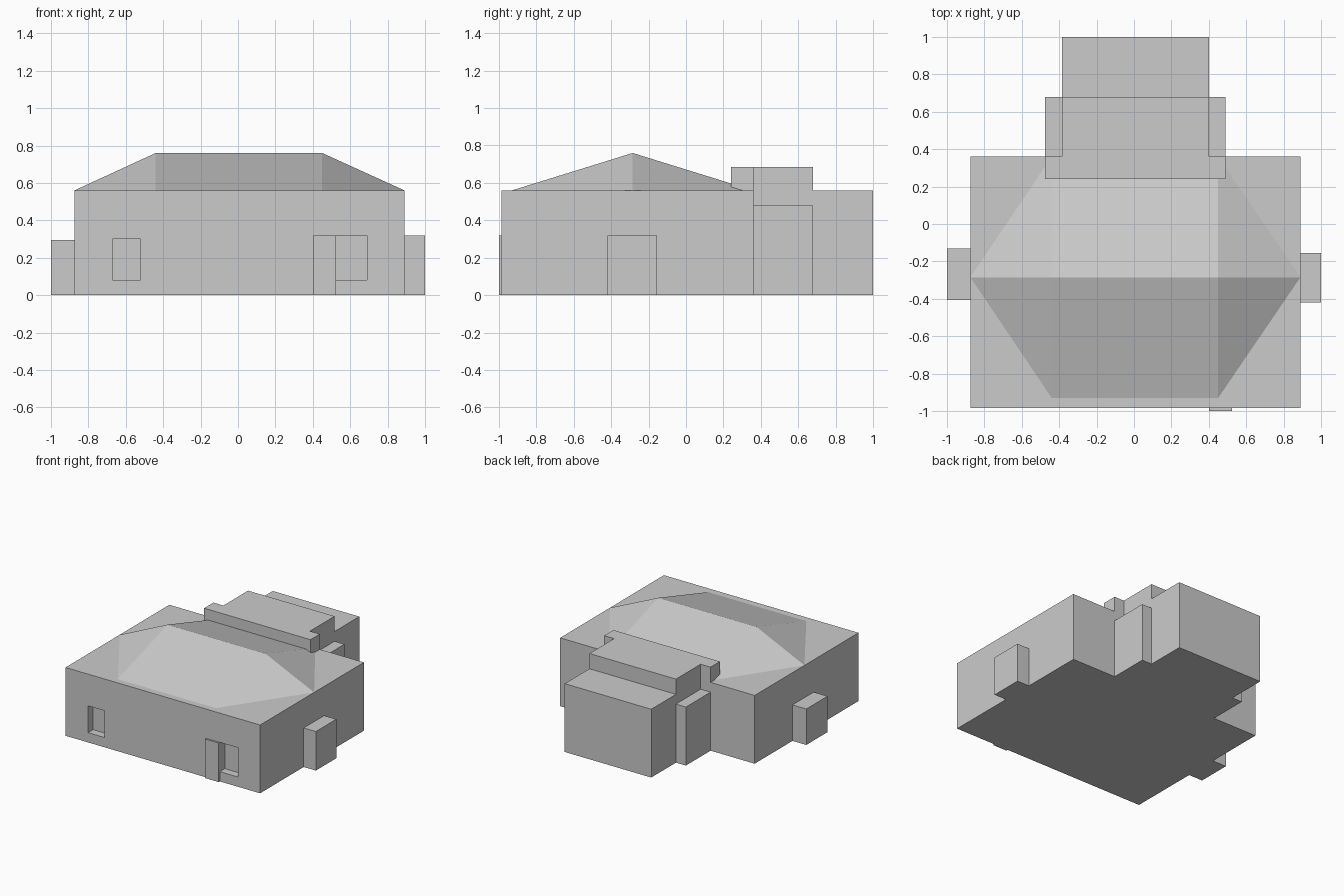
import bpy, bmesh

if "Cube" in bpy.data.objects:
    bpy.data.objects.remove(bpy.data.objects["Cube"])

EAVE, RIDGE = 0.56, 0.76
XL, XR = -0.875, 0.89


def mesh_object(name, bm):
    bmesh.ops.recalc_face_normals(bm, faces=bm.faces[:])
    me = bpy.data.meshes.new(name)
    bm.to_mesh(me)
    bm.free()
    ob = bpy.data.objects.new(name, me)
    bpy.context.collection.objects.link(ob)
    return ob


def prism(name, outline, z0, z1):
    """Extrude a flat outline from z0 to z1."""
    bm = bmesh.new()
    face = bm.faces.new([bm.verts.new((x, y, z0)) for x, y in outline])
    out = bmesh.ops.extrude_face_region(bm, geom=[face])
    for v in out["geom"]:
        if isinstance(v, bmesh.types.BMVert):
            v.co.z = z1
    return mesh_object(name, bm)


def box(name, x0, x1, y0, y1, z0, z1):
    return prism(name, [(x0, y0), (x1, y0), (x1, y1), (x0, y1)], z0, z1)


# Main house and rear wing share one outline
house = prism("house_walls", [
    (XL, -0.985), (XR, -0.985), (XR, 0.36), (0.4, 0.36),
    (0.4, 1.0), (-0.385, 1.0), (-0.385, 0.36), (XL, 0.36)], 0, EAVE)

# Recessed front windows
for side, x0, x1, top in (("left", -0.67, -0.52, 0.30), ("right", 0.525, 0.69, 0.32)):
    cutter = box(side + "_window_cutter", x0, x1, -1.1, -0.92, 0.08, top)
    cutter.hide_render = True
    cutter.hide_viewport = True
    cutter.display_type = 'WIRE'
    mod = house.modifiers.new(side + "_window", 'BOOLEAN')
    mod.operation = 'DIFFERENCE'
    mod.solver = 'EXACT'
    mod.object = cutter

# Thin panel beside the right window
box("front_panel", 0.4, 0.525, -1.0, -0.98, 0.0, 0.32)

# Hipped roof: six-sided base rising to a ridge
bm = bmesh.new()
base = [bm.verts.new((x, y, EAVE)) for x, y in (
    (-0.44, -0.93), (0.45, -0.93), (XR, -0.285),
    (0.45, 0.36), (-0.44, 0.36), (XL, -0.285))]
left = bm.verts.new((-0.44, -0.285, RIDGE))
right = bm.verts.new((0.45, -0.285, RIDGE))
a, b, c, d, e, f = base
for face in ((a, b, right, left), (b, c, right), (c, d, right),
             (d, e, left, right), (e, f, left), (f, a, left), base[::-1]):
    bm.faces.new(face)
mesh_object("hipped_roof", bm)

# Raised T-shaped block over the junction with the rear wing
prism("raised_roof_block", [
    (-0.475, 0.24), (0.49, 0.24), (0.49, 0.36), (0.4, 0.36),
    (0.4, 0.68), (-0.385, 0.68), (-0.385, 0.36), (-0.475, 0.36)], EAVE, 0.685)

# Low side piers on the rear wing
box("left_rear_pier", -0.475, -0.385, 0.36, 0.68, 0, 0.48)
box("right_rear_pier", 0.4, 0.49, 0.36, 0.68, 0, 0.48)

# Side porches
box("left_porch", -1.0, XL, -0.405, -0.13, 0, 0.295)
box("right_porch", XR, 1.0, -0.42, -0.155, 0, 0.32)
